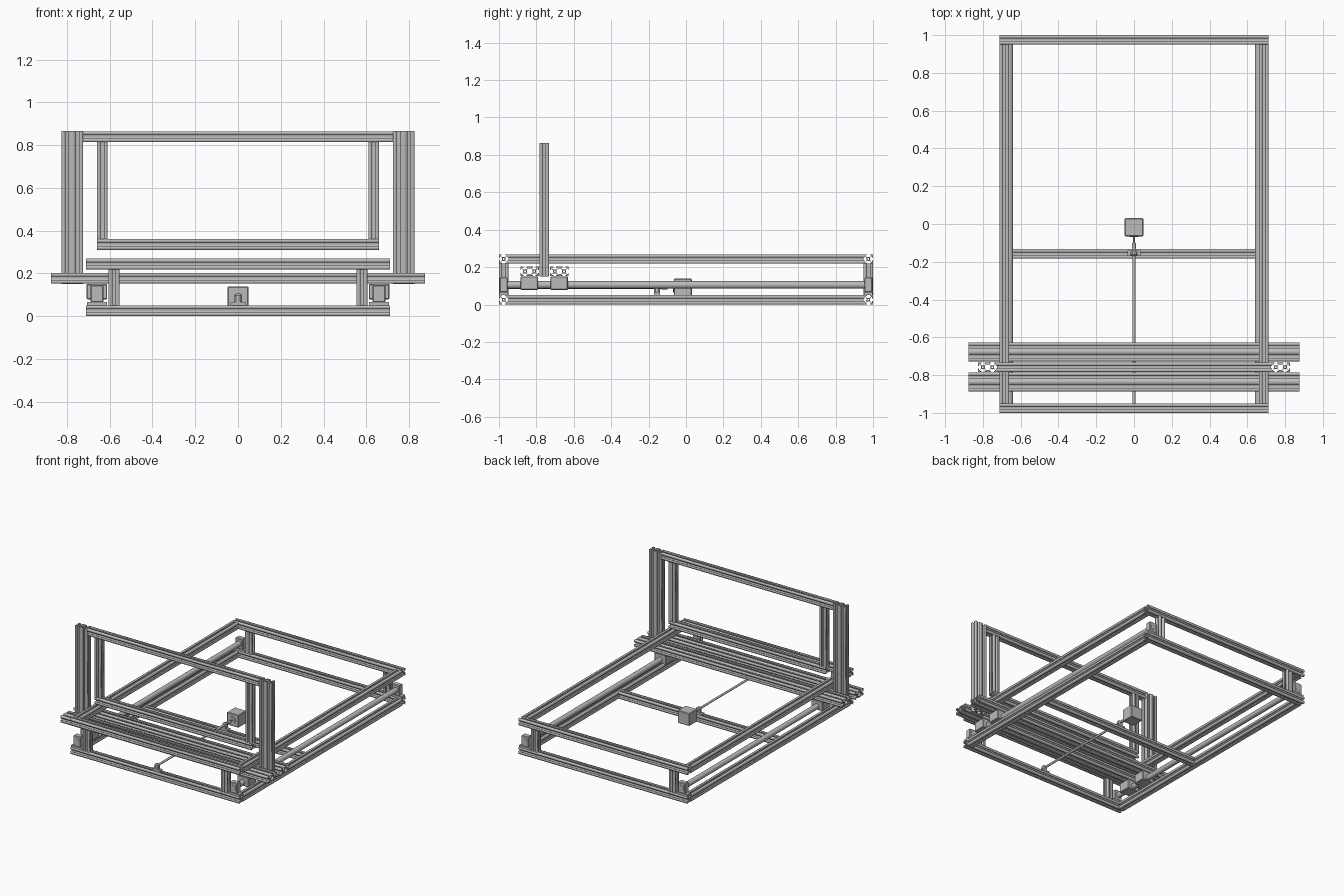
import bpy, bmesh, math
from mathutils import Matrix, Vector

if "Cube" in bpy.data.objects:
    bpy.data.objects.remove(bpy.data.objects["Cube"])

U = 0.05  # extrusion unit width

grey = bpy.data.materials.new("aluminium_grey")
grey.use_nodes = True
colour = (0.5, 0.5, 0.5, 1)
grey.diffuse_color = colour
grey.node_tree.nodes["Principled BSDF"].inputs["Base Color"].default_value = colour


def add_object(name, mesh):
    mesh.materials.clear()
    mesh.materials.append(grey)
    obj = bpy.data.objects.new(name, mesh)
    bpy.context.collection.objects.link(obj)
    return obj


# T-slot cross-sections: a slot cut into the side facing +x, reused by rotation
SLOT = [(1, -.3), (.82, -.3), (.82, -.58), (.62, -.58), (.4, -.3)]
SLOT += [(x, -y) for x, y in reversed(SLOT)]


def slot(centre, quarter):
    turn = Matrix.Rotation(quarter * math.pi / 2, 2)
    return [turn @ Vector(p) + Vector((centre, 0)) for p in SLOT]


def circle(centre, radius, count=12):
    return [Vector((centre + radius * math.cos(a), radius * math.sin(a)))
            for a in (i * math.tau / count for i in range(count))]


def corner(x, y):
    return [Vector((x, y))]


def make_profile(double):
    w = 2 if double else 1
    centres = (-1, 1) if double else (0,)
    outline = corner(w, -1) + slot(centres[-1], 0) + corner(w, 1)
    for c in reversed(centres):
        outline += slot(c, 1)
    outline += corner(-w, 1) + slot(centres[0], 2) + corner(-w, -1)
    for c in centres:
        outline += slot(c, 3)
    loops = [outline] + [circle(c, .2) for c in centres]
    if double:
        hollow = [(.6, .3), (.38, .58), (-.38, .58), (-.6, .3)]
        loops.append([Vector(p) for p in hollow + [(-x, -y) for x, y in hollow]])
    curve = bpy.data.curves.new("profile", "CURVE")
    curve.dimensions = "2D"
    curve.fill_mode = "BOTH"
    curve.extrude = 0.5
    for loop in loops:
        spline = curve.splines.new("POLY")
        spline.points.add(len(loop) - 1)
        for point, co in zip(spline.points, loop):
            point.co = (co.x, co.y, 0, 1)
        spline.use_cyclic_u = True
    temp = bpy.data.objects.new("profile", curve)
    mesh = bpy.data.meshes.new_from_object(temp)
    bpy.data.objects.remove(temp)
    return mesh


PROFILES = {d: make_profile(d) for d in (False, True)}


def beam(name, centre, length, axis, wide=None):
    """Extrusion along an axis; a wide axis makes it a double one."""
    mesh = PROFILES[wide is not None].copy()
    along = Vector([float(a == axis) for a in "xyz"])
    across = Vector([float(a == (wide or ("y" if axis == "x" else "x"))) for a in "xyz"])
    other = along.cross(across)
    m = Matrix((across * U / 2, other * U / 2, along * length)).transposed().to_4x4()
    mesh.transform(Matrix.Translation(centre) @ m)
    return add_object(name, mesh)


def box(name, centre, size, bevel=0):
    bm = bmesh.new()
    bmesh.ops.create_cube(bm, size=1)
    bmesh.ops.transform(bm, matrix=Matrix.Translation(centre) @ Matrix.Diagonal((*size, 1)), verts=bm.verts)
    if bevel:
        bmesh.ops.bevel(bm, geom=bm.edges[:], offset=bevel, segments=1, affect="EDGES")
    mesh = bpy.data.meshes.new(name)
    bm.to_mesh(mesh)
    bm.free()
    return add_object(name, mesh)


def rod(name, x, z, y0, y1, radius):
    bm = bmesh.new()
    bmesh.ops.create_cone(bm, cap_ends=True, segments=24, radius1=radius, radius2=radius, depth=y1 - y0)
    m = Matrix.Translation((x, (y0 + y1) / 2, z)) @ Matrix.Rotation(math.pi / 2, 4, "X")
    bmesh.ops.transform(bm, matrix=m, verts=bm.verts)
    for f in bm.faces:
        f.smooth = len(f.verts) == 4
    for e in bm.edges:
        e.smooth = all(len(f.verts) == 4 for f in e.link_faces)
    mesh = bpy.data.meshes.new(name)
    bm.to_mesh(mesh)
    bm.free()
    return add_object(name, mesh)


HALF_W = 0.712
SIDE_X = HALF_W - U / 2
ROD_X, ROD_Z = 0.66, 0.105
SCREW_Z = 0.09
GANTRY_Y = -0.758
ENDS = (("front", -1), ("back", 1))
SIDES = (("left", 1), ("right", -1))

# Lower and upper rectangular frames
for level, z in (("lower", 0.025), ("upper", 0.243)):
    for end, s in ENDS:
        beam(f"{level}_{end}_beam", (0, s * 0.975, z), 2 * HALF_W, "x")
    for side, s in SIDES:
        beam(f"{level}_{side}_beam", (s * SIDE_X, 0, z), 1.9, "y")
beam("lower_cross_beam", (0, -0.158, 0.025), 2 * HALF_W - 2 * U, "x")

for side, s in SIDES:
    for end, e in ENDS:
        # Frame legs and rod supports
        beam(f"{end}_{side}_leg", (s * 0.58, e * 0.975, 0.134), 0.168, "z")
        box(f"{end}_{side}_support_foot", (s * ROD_X, e * 0.975, 0.058), (0.095, 0.042, 0.016))
        box(f"{end}_{side}_rod_support", (s * ROD_X, e * 0.975, 0.105), (0.06, 0.042, 0.08), 0.004)
    # Guide rods with their carriages
    rod(f"{side}_guide_rod", s * ROD_X, ROD_Z, -0.998, 0.998, 0.02)
    for end, y in (("front", -0.838), ("back", -0.678)):
        box(f"{end}_{side}_carriage", (s * ROD_X, y, 0.114), (0.096, 0.094, 0.072), 0.004)
    # Gantry posts and inner uprights
    beam(f"{side}_gantry_post", (s * 0.775, GANTRY_Y, 0.507), 0.715, "z", "x")
    beam(f"{side}_inner_upright", (s * 0.635, GANTRY_Y, 0.587), 0.455, "z")

# Gantry cross members
for end, y in (("front", -0.836), ("back", -0.677)):
    beam(f"{end}_gantry_base", (0, y, 0.177), 1.75, "x", "y")
beam("gantry_top_beam", (0, GANTRY_Y, 0.839), 1.45, "x")
beam("gantry_lower_beam", (0, GANTRY_Y, 0.335), 1.32, "x")

# Motor and lead screw drive
box("motor", (0, -0.017, SCREW_Z), (0.098, 0.096, 0.096), 0.004)
rod("motor_boss", 0, SCREW_Z, -0.07, -0.06, 0.025)
rod("motor_shaft", 0, SCREW_Z, -0.13, -0.06, 0.005)
rod("shaft_coupler", 0, SCREW_Z, -0.13, -0.10, 0.011)
rod("lead_screw", 0, SCREW_Z, -0.985, -0.12, 0.008)
for name, y in (("screw_rear", -0.155), ("screw_front", -0.972)):
    box(f"{name}_bearing_foot", (0, y, 0.058), (0.07, 0.03, 0.016))
    box(f"{name}_bearing", (0, y, 0.08), (0.036, 0.03, 0.05), 0.008)
